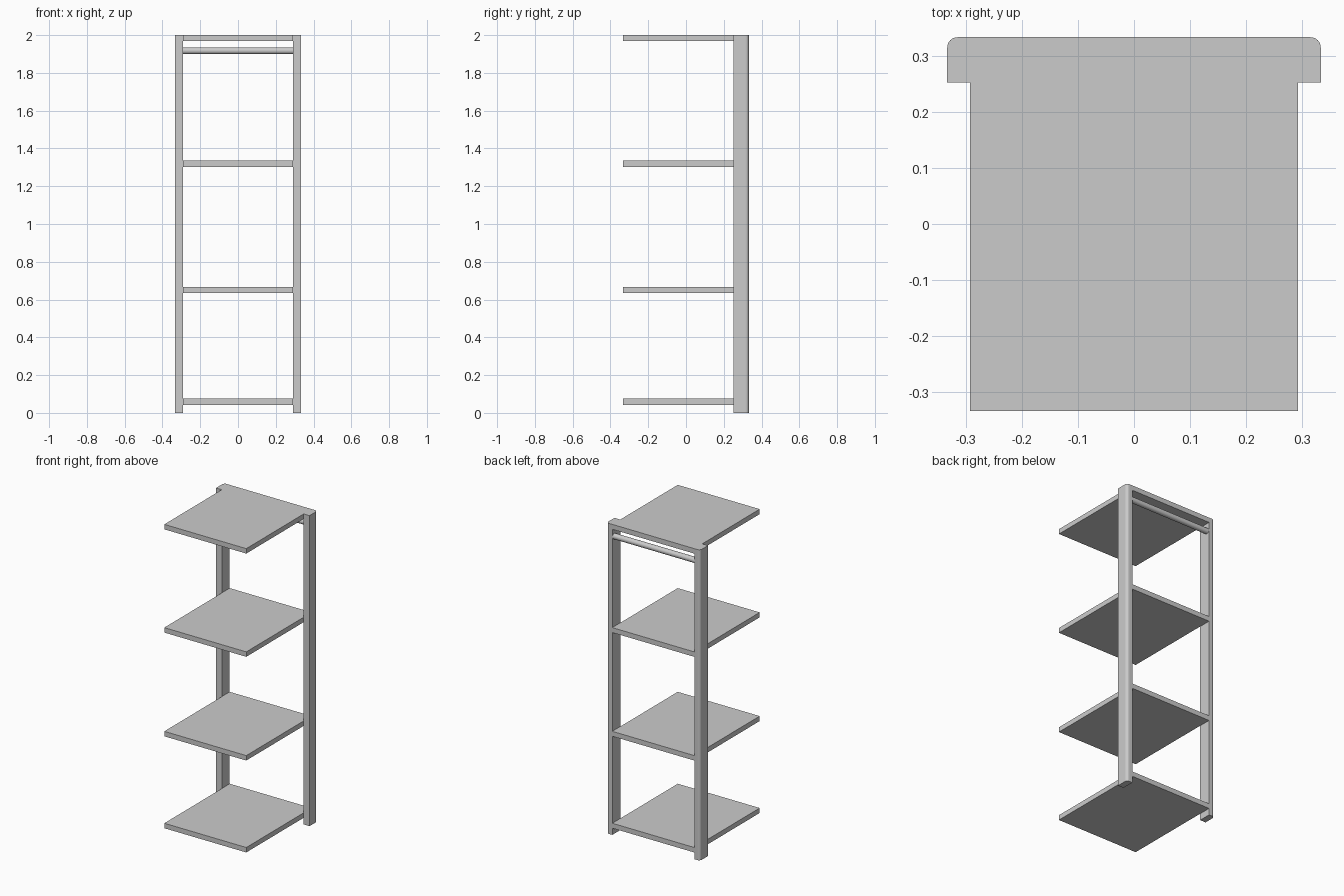
import bpy, bmesh, math

if "Cube" in bpy.data.objects:
    bpy.data.objects.remove(bpy.data.objects["Cube"])

INNER, OUTER, HALF_Y = 0.292, 0.333, 0.333
POST_FRONT, R = 0.252, 0.018


def make_object(name, bm):
    bmesh.ops.recalc_face_normals(bm, faces=bm.faces)
    mesh = bpy.data.meshes.new(name)
    bm.to_mesh(mesh)
    bm.free()
    obj = bpy.data.objects.new(name, mesh)
    bpy.context.collection.objects.link(obj)
    return obj


def shelf(name, top, thick=0.032):
    bpy.ops.mesh.primitive_cube_add(size=1, location=(0, 0, top - thick / 2))
    obj = bpy.context.object
    obj.name = name
    obj.scale = (2 * INNER, 2 * HALF_Y, thick)


def post(name, side):
    # Plan profile with a rounded outer back corner, extruded to full height
    pts = [(INNER, POST_FRONT), (OUTER, POST_FRONT)]
    for i in range(7):
        a = math.radians(90 * i / 6)
        pts.append((OUTER - R + R * math.cos(a), HALF_Y - R + R * math.sin(a)))
    pts.append((INNER, HALF_Y))
    bm = bmesh.new()
    face = bm.faces.new([bm.verts.new((side * x, y, 0)) for x, y in pts])
    ext = bmesh.ops.extrude_face_region(bm, geom=[face], use_keep_orig=True)
    verts = [v for v in ext["geom"] if isinstance(v, bmesh.types.BMVert)]
    bmesh.ops.translate(bm, verts=verts, vec=(0, 0, 2))
    return make_object(name, bm)


# Four shelves
for i, top in enumerate((0.075, 0.667, 1.335, 2.0)):
    shelf(f"shelf_{i + 1}", top)

# Rear posts
post("left_post", -1)
post("right_post", 1)

# Hanging rail between the posts, under the top shelf
bpy.ops.mesh.primitive_cylinder_add(vertices=32, radius=0.018, depth=2 * INNER + 0.01,
                                    location=(0, 0.313, 1.917),
                                    rotation=(0, math.pi / 2, 0))
bpy.context.object.name = "hanging_rail"
bpy.ops.object.shade_smooth_by_angle()
